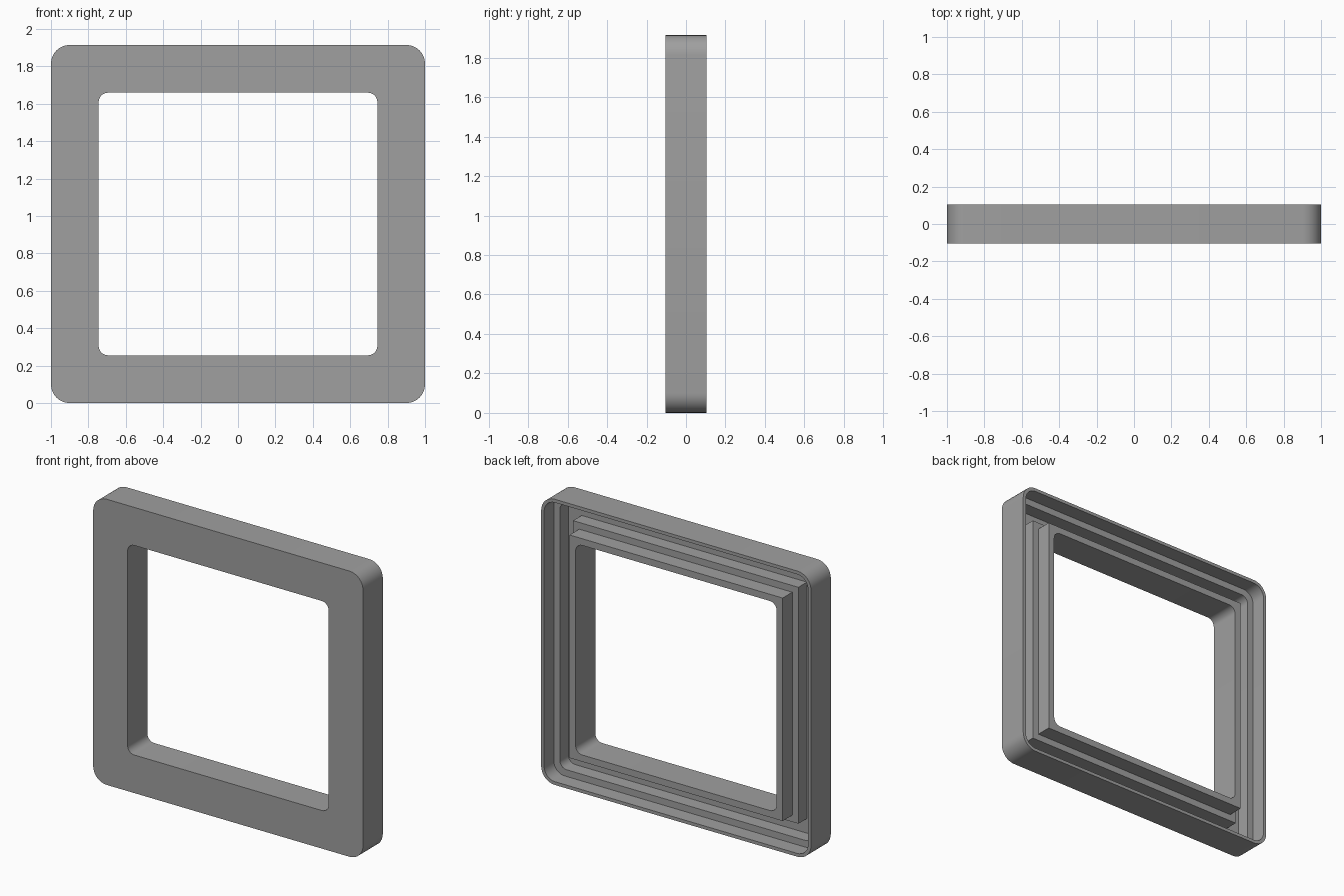
import bpy, bmesh, math

if "Cube" in bpy.data.objects:
    bpy.data.objects.remove(bpy.data.objects["Cube"])

HALF_W, HALF_H, HALF_D = 1.0, 0.957, 0.105
SEGMENTS = 8

grey = bpy.data.materials.new("mid_grey")
grey.diffuse_color = (0.35, 0.35, 0.35, 1)
grey.use_nodes = True
grey.node_tree.nodes["Principled BSDF"].inputs["Base Color"].default_value = grey.diffuse_color


def rounded_loop(bm, inset, y, radius):
    """Ring of vertices around a rounded rectangle inset from the outline."""
    w, h = HALF_W - inset - radius, HALF_H - inset - radius
    loop = []
    for q, (sx, sz) in enumerate([(1, 1), (-1, 1), (-1, -1), (1, -1)]):
        for i in range(SEGMENTS + 1):
            a = math.pi / 2 * (q + i / SEGMENTS)
            loop.append(bm.verts.new((sx * w + radius * math.cos(a), y,
                                      HALF_H + sz * h + radius * math.sin(a))))
    return loop


# Wall section from outer front edge around the back to the hole:
# (inset from outline, y, corner radius)
FLOOR, LEDGE = -0.088, 0.003
section = [
    (0.0, -HALF_D, 0.10), (0.0, HALF_D, 0.10),         # outer wall
    (0.022, HALF_D, 0.08), (0.022, LEDGE, 0.08),       # thin back rim
    (0.067, LEDGE, 0.05), (0.067, FLOOR, 0.05),        # outer ledge
    (0.165, FLOOR, 0.0), (0.165, LEDGE, 0.0),          # channel, inner ledge
    (0.21, LEDGE, 0.0), (0.21, HALF_D, 0.0),           # square inner collar
    (0.255, HALF_D, 0.05), (0.255, -HALF_D, 0.05),     # hole wall
]

# Frame swept from the section
bm = bmesh.new()
loops = [rounded_loop(bm, *p) for p in section]
for k, a in enumerate(loops):
    b = loops[(k + 1) % len(loops)]
    for i in range(len(a)):
        j = (i + 1) % len(a)
        bm.faces.new((a[i], a[j], b[j], b[i]))
bmesh.ops.remove_doubles(bm, verts=bm.verts, dist=1e-5)
bmesh.ops.recalc_face_normals(bm, faces=bm.faces)

mesh = bpy.data.meshes.new("frame")
bm.to_mesh(mesh)
bm.free()
mesh.materials.append(grey)
frame = bpy.data.objects.new("frame", mesh)
bpy.context.collection.objects.link(frame)
bpy.context.view_layer.objects.active = frame
frame.select_set(True)
bpy.ops.object.shade_smooth_by_angle(angle=math.radians(30))
